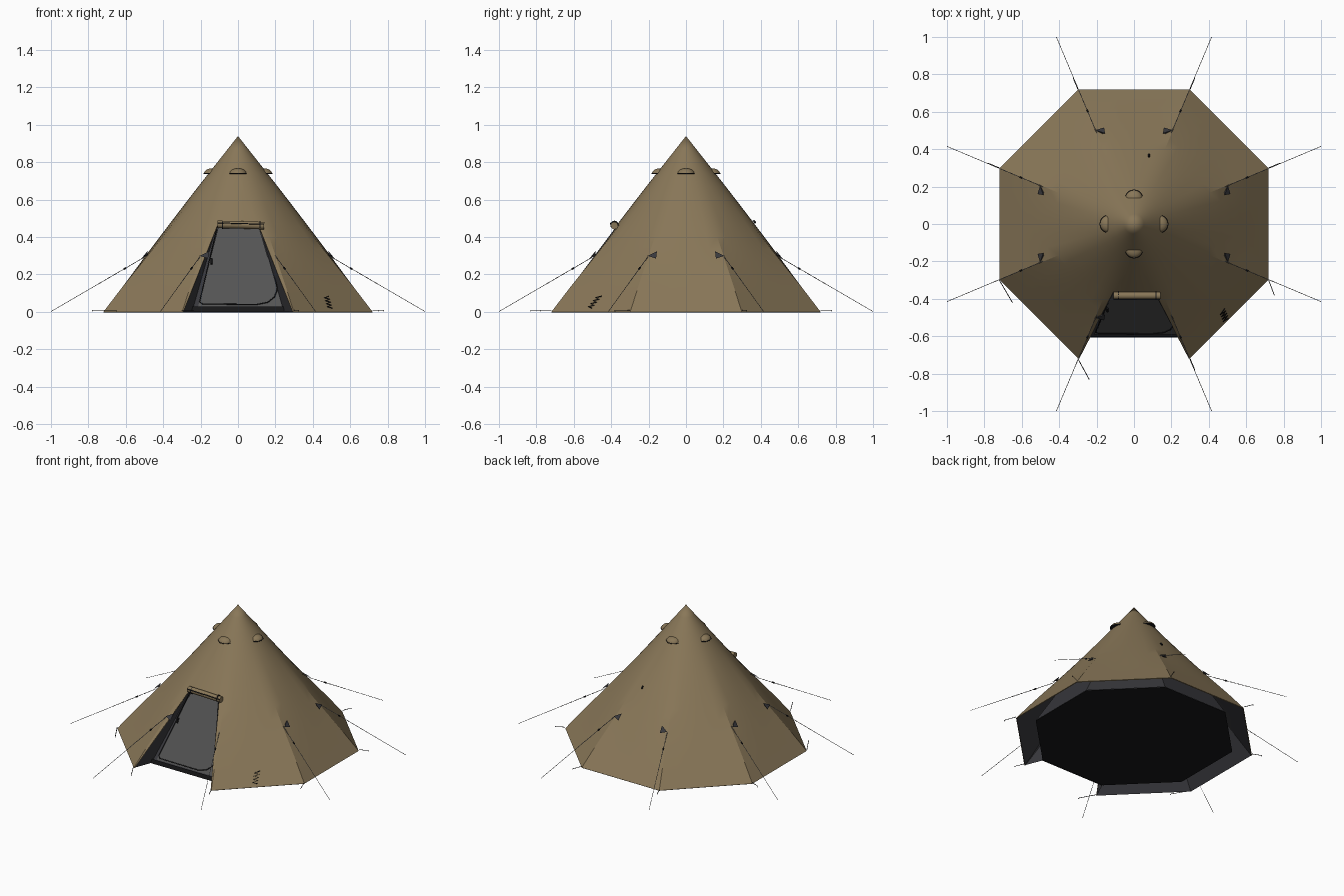
import bpy, bmesh, math
from mathutils import Vector

if "Cube" in bpy.data.objects:
    bpy.data.objects.remove(bpy.data.objects["Cube"])

H, A = 0.94, 0.72            # tent height and half width across flats
DOOR_TOP, DX0, DX1 = 0.46, 0.293, 0.11


def material(name, r, g, b):
    m = bpy.data.materials.new(name)
    m.diffuse_color = (r, g, b, 1)
    m.use_nodes = True
    m.node_tree.nodes["Principled BSDF"].inputs["Base Color"].default_value = m.diffuse_color
    return m


TAN = material("tan canvas", 0.25, 0.185, 0.098)
GREY = material("grey mesh", 0.088, 0.088, 0.088)
DARK = material("dark grey fabric", 0.04, 0.04, 0.046)
BLACK = material("black groundsheet", 0.009, 0.009, 0.01)
ROPE = material("rope grey", 0.12, 0.12, 0.12)
LIGHT = material("light rope fleck", 0.45, 0.43, 0.42)


def smooth(o, angle):
    bpy.ops.object.select_all(action='DESELECT')
    o.select_set(True)
    bpy.context.view_layer.objects.active = o
    bpy.ops.object.shade_smooth_by_angle(angle=math.radians(angle))


def mesh_object(name, verts, faces, mats):
    me = bpy.data.meshes.new(name)
    me.from_pydata([tuple(v) for v in verts], [], faces)
    for m in mats:
        me.materials.append(m)
    o = bpy.data.objects.new(name, me)
    bpy.context.collection.objects.link(o)
    return o


def tubes(name, paths, radius, mat, res=1):
    cu = bpy.data.curves.new(name, 'CURVE')
    cu.dimensions = '3D'
    cu.bevel_depth, cu.bevel_resolution, cu.use_fill_caps = radius, res, True
    for p in paths:
        s = cu.splines.new('POLY')
        s.points.add(len(p) - 1)
        for q, c in zip(s.points, p):
            q.co = (*c, 1)
    cu.materials.append(mat)
    o = bpy.data.objects.new(name, cu)
    bpy.context.collection.objects.link(o)
    bpy.ops.object.select_all(action='DESELECT')
    o.select_set(True)
    bpy.context.view_layer.objects.active = o
    bpy.ops.object.convert(target='MESH')
    return bpy.context.object


def octagon_radius(t):
    d = (t + math.pi / 8) % (math.pi / 4) - math.pi / 8
    return 1 / math.cos(d)


def cone(name, levels, seg, mats, blend):
    """Octagonal at the ground, turning round towards the tip."""
    verts, faces = [], []
    for z, a in levels[:-1]:
        w = min(1, max(0, (z - 0.15) / 0.55)) if blend else 0
        for i in range(seg):
            t = 2 * math.pi * i / seg + (0 if blend else math.pi / 8)
            r = a * (octagon_radius(t) * (1 - w) + 1.03 * w)
            verts.append((r * math.cos(t), r * math.sin(t), z))
    verts.append((0, 0, levels[-1][0]))
    n = len(levels) - 1
    for k in range(n):
        for i in range(seg):
            j = (i + 1) % seg
            if k < n - 1:
                faces.append((k*seg + i, k*seg + j, (k+1)*seg + j, (k+1)*seg + i))
            else:
                faces.append((k*seg + i, k*seg + j, len(verts) - 1))
    return mesh_object(name, verts, faces, mats)


# Outer canvas with the doorway cut out
outer = cone("outer_canvas", [(H*k/14, A*(1 - k/14)) for k in range(15)], 48, [TAN, DARK], True)
bm = bmesh.new()
bm.from_mesh(outer.data)
nx, nz = DOOR_TOP, DX0 - DX1
cuts = [((DX0, 0, 0), (nx, 0, nz)), ((-DX0, 0, 0), (-nx, 0, nz)), ((0, 0, DOOR_TOP), (0, 0, 1))]
for co, no in cuts:
    front = [f for f in bm.faces if f.calc_center_median().y < -0.2]
    geom = list({e for f in front for e in f.edges}) + list({v for f in front for v in f.verts}) + front
    bmesh.ops.bisect_plane(bm, geom=geom, plane_co=co, plane_no=no)
hole = []
for f in bm.faces:
    c = f.calc_center_median()
    if c.y < -0.2 and all((c - Vector(co)).dot(Vector(no)) < 0 for co, no in cuts):
        hole.append(f)
bmesh.ops.delete(bm, geom=hole, context='FACES')
bm.to_mesh(outer.data)
bm.free()
sol = outer.modifiers.new("cloth", 'SOLIDIFY')
sol.thickness, sol.offset, sol.material_offset = 0.005, -1, 1
bpy.ops.object.select_all(action='DESELECT')
bpy.context.view_layer.objects.active = outer
outer.select_set(True)
bpy.ops.object.modifier_apply(modifier="cloth")
smooth(outer, 22)

# Inner tent walls and floor
cone("inner_tent", [(0.004, 0.6), (0.03, 0.585), (DOOR_TOP, 0.335), (0.89, 0)], 8, [DARK], False)
R = 0.6 / math.cos(math.pi / 8)
ring = [(R*math.cos(math.pi*(k/4 + 1/8)), R*math.sin(math.pi*(k/4 + 1/8)), 0.003) for k in range(8)]
mesh_object("groundsheet", ring, [tuple(reversed(range(8)))], [BLACK])


def on_door(x, z, out=0.0):
    return (x, -0.603 + (z / DOOR_TOP) * 0.262 - out, z)


# Mesh door with zip and slider
panel = [on_door(-0.213, 0.03, 0.004), on_door(0.235, 0.03, 0.004),
         on_door(0.112, 0.455, 0.004), on_door(-0.105, 0.455, 0.004)]
mesh_object("door_mesh", panel, [(0, 1, 2, 3)], [GREY])
zip_path = [(-0.115, 0.44), (-0.14, 0.33), (-0.205, 0.055), (-0.19, 0.042), (0.1, 0.04), (0.16, 0.052),
            (0.195, 0.08), (0.21, 0.12), (0.195, 0.2), (0.13, 0.43)]
tubes("door_zip", [[on_door(x, z, 0.007) for x, z in zip_path]], 0.003, BLACK)
tubes("zip_slider", [[on_door(-0.142, 0.285, 0.01), on_door(-0.142, 0.255, 0.01)]], 0.006, BLACK)
mesh_object("door_sill", [(-0.25, -0.606, 0.002), (0.25, -0.606, 0.002), (0.242, -0.6, 0.03), (-0.242, -0.6, 0.03)],
            [(0, 1, 2, 3)], [BLACK])

# Side walls and lintel joining the doorway to the inner tent
jv = []
for s in (-1, 1):
    jv += [(s*DX0, -0.715, 0), (s*DX1, -0.37, DOOR_TOP), (s*0.115, -0.341, DOOR_TOP), (s*0.245, -0.602, 0.002)]
mesh_object("door_jambs", jv, [(0, 3, 2, 1), (4, 5, 6, 7), (1, 2, 6, 5)], [DARK])

# Rolled-up door with ties
roll = tubes("rolled_door", [[(-0.11, -0.383, 0.468), (0.02, -0.383, 0.465), (0.14, -0.383, 0.461)]], 0.02, TAN, 4)
smooth(roll, 40)
for x in (-0.085, 0.115):
    tubes("roll_tie", [[(x, -0.383, 0.465), (x + 0.006, -0.383, 0.465)]], 0.0225, BLACK, 3)
tubes("roll_edge", [[(-0.11, -0.402, 0.476), (0.14, -0.402, 0.469)]], 0.003, BLACK)

# Four vent hoods
for k in range(4):
    a = k * math.pi / 2
    v, f = [], []
    NU, NV = 10, 4
    for j in range(NV + 1):
        e = math.pi / 2 * j / NV
        for i in range(NU + 1):
            t = math.pi * i / NU
            x, y = 0.046*math.cos(t)*math.cos(e), -0.138 - 0.044*math.sin(t)*math.cos(e)
            v.append((x*math.cos(a) - y*math.sin(a), x*math.sin(a) + y*math.cos(a), 0.74 + 0.028*math.sin(e)))
    w = NU + 1
    for j in range(NV):
        for i in range(NU):
            f.append((j*w + i + 1, j*w + i, (j+1)*w + i, (j+1)*w + i + 1))
    f.append(tuple(range(w)))
    hood = mesh_object("vent_hood", v, f, [TAN, BLACK])
    hood.data.polygons[-1].material_index = 1
    smooth(hood, 40)
    tubes("vent_trim", [v[:w]], 0.0025, BLACK)

# Guy lines, canvas patches and corner pegs
ropes, flecks, sliders, pegs = [], [], [], []
for sx in (-1, 1):
    for sy in (-1, 1):
        for swap in (False, True):
            def place(a, b, z):
                return Vector((sx*b, sy*a, z) if swap else (sx*a, sy*b, z))
            p, q = place(1.0, 0.415, 0.002), place(0.488, 0.2, 0.3)
            ropes.append([p, q])
            flecks += [[p.lerp(q, 0.5 + 0.05*i), p.lerp(q, 0.525 + 0.05*i)] for i in range(10)]
            sliders.append([p.lerp(q, 0.76), p.lerp(q, 0.785)])
            # pegs at the front corners lean sideways
            corner = place(0.72, 0.3, 0.008)
            lean = {(-1, -1, False): (0.07, -0.12), (-1, -1, True): (0.06, -0.11),
                    (1, -1, False): (0.03, -0.08)}.get((sx, sy, swap))
            tip = corner + Vector((*lean, 0)) if lean else place(0.78, 0.325, 0.008)
            pegs.append([corner, tip, tip + Vector((0, 0, -0.006))])
            if (sx, sy, swap) != (1, -1, True):
                def skin(b, z, out):
                    return place(A*(1 - z/H) + out, b, z)
                tri = [skin(0.205, 0.3, 0.012), skin(0.155, 0.325, 0.014), skin(0.16, 0.285, 0.014),
                       skin(0.17, 0.305, -0.004)]
                mesh_object("guy_patch", tri, [(0, 1, 2), (0, 3, 1), (1, 3, 2), (2, 3, 0)], [DARK])
tubes("guy_lines", ropes, 0.0014, ROPE)
tubes("guy_line_flecks", flecks, 0.0022, LIGHT)
tubes("guy_line_sliders", sliders, 0.005, BLACK)
tubes("corner_pegs", pegs, 0.002, BLACK)

# Loose cord by the right front panel and a small tab at the back
cord = []
for i in range(9):
    z = 0.02 + 0.008 * i
    s = 1.03 * (1 - z / H) / 2
    d = 0.012 * (-1) ** i + 0.002 * i
    cord.append((s - 0.012 + d, -s - 0.012 + d, z))
tubes("loose_cord", [cord], 0.003, BLACK)
tubes("back_tab", [[(0.08, 0.372, 0.475), (0.08, 0.36, 0.49)]], 0.006, BLACK)
